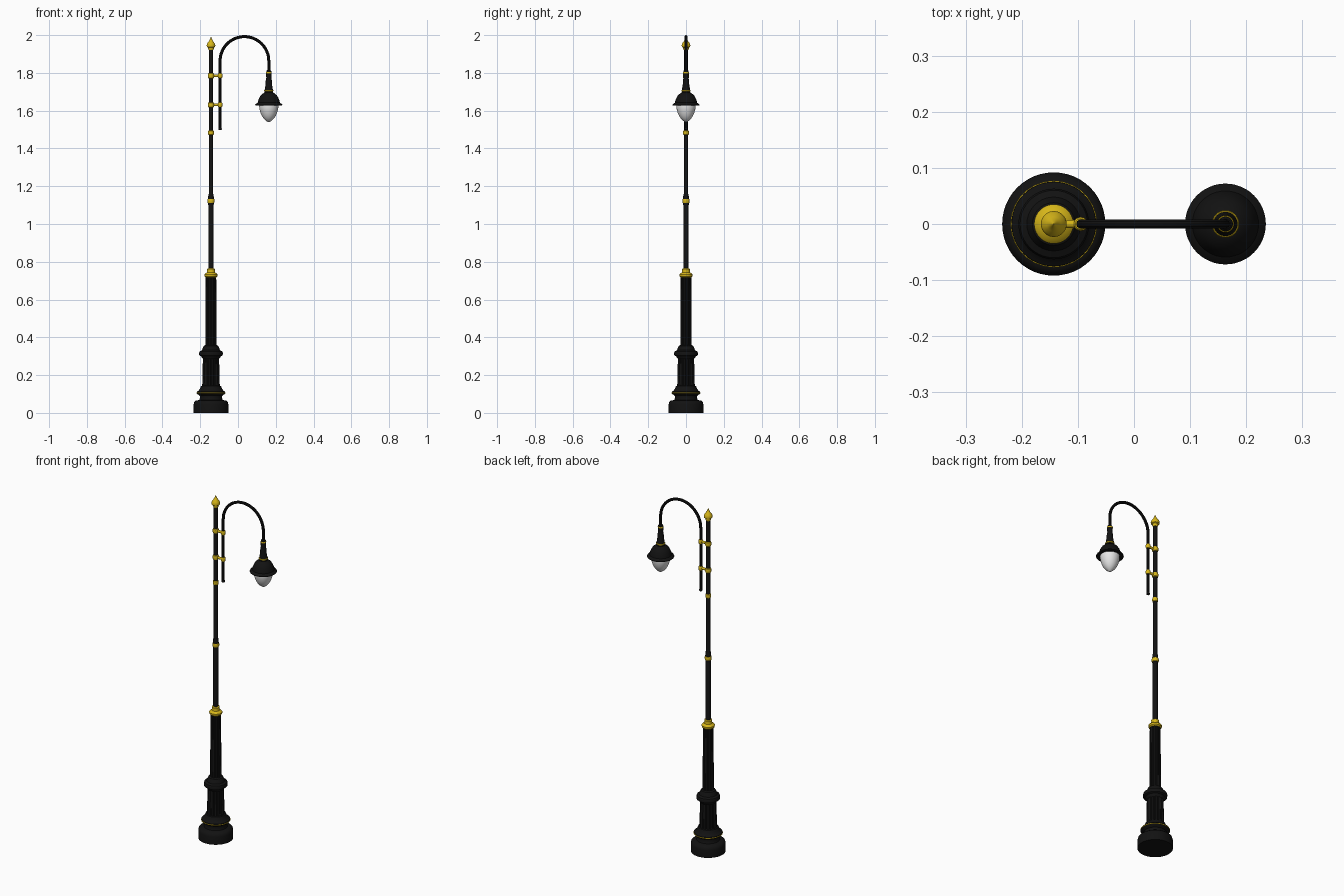
import bpy, bmesh, math

if "Cube" in bpy.data.objects:
    bpy.data.objects.remove(bpy.data.objects["Cube"])

PX, LX, AX = -0.143, 0.163, -0.095   # pole, lamp and arm positions


def material(name, rgb):
    m = bpy.data.materials.new(name)
    m.diffuse_color = (*rgb, 1)
    m.use_nodes = True
    m.node_tree.nodes["Principled BSDF"].inputs["Base Color"].default_value = m.diffuse_color
    return m


BLACK = material("black iron", (0.006, 0.006, 0.006))
GOLD = material("gold trim", (0.68, 0.47, 0.01))
WHITE = material("frosted glass", (0.8, 0.8, 0.8))


def finish(ob, angle=35):
    bpy.ops.object.select_all(action='DESELECT')
    ob.select_set(True)
    bpy.context.view_layer.objects.active = ob
    bpy.ops.object.shade_smooth_by_angle(angle=math.radians(angle))


def lathe(name, x, profile, mat, segs=40, flutes=0, depth=0.0):
    """Closed solid turned around a vertical axis; optional vertical flutes."""
    bm = bmesh.new()
    n = flutes * 4 if flutes else segs
    rings = []
    for r, z in profile:
        ring = []
        for i in range(n):
            a = 2 * math.pi * i / n
            rr = r - (depth if flutes and i % 4 == 0 else 0)
            ring.append(bm.verts.new((x + rr * math.cos(a), rr * math.sin(a), z)))
        rings.append(ring)
    for lo, hi in zip(rings, rings[1:]):
        for i in range(n):
            j = (i + 1) % n
            bm.faces.new((lo[i], lo[j], hi[j], hi[i]))
    bm.faces.new(rings[0][::-1])
    bm.faces.new(rings[-1])
    bmesh.ops.recalc_face_normals(bm, faces=bm.faces)
    me = bpy.data.meshes.new(name)
    bm.to_mesh(me)
    bm.free()
    ob = bpy.data.objects.new(name, me)
    bpy.context.collection.objects.link(ob)
    me.materials.append(mat)
    finish(ob)
    return ob


def band(name, x, z, r, h, mat=GOLD):
    """Small rounded sleeve."""
    p = [(r * 0.75, -0.5), (r * 0.93, -0.4), (r, -0.2), (r, 0.2), (r * 0.93, 0.4), (r * 0.75, 0.5)]
    return lathe(name, x, [(a, z + b * h) for a, b in p], mat, 28)


# Pedestal
lathe("base", PX, [(0.092, 0), (0.092, 0.045), (0.089, 0.057), (0.080, 0.065), (0.062, 0.068),
                   (0.058, 0.080), (0.060, 0.092), (0.070, 0.098), (0.076, 0.104), (0.075, 0.112),
                   (0.066, 0.118), (0.058, 0.130), (0.053, 0.142), (0.044, 0.145)], BLACK, 48)
band("base_gold_ring", PX, 0.106, 0.0772, 0.009)
lathe("fluted_pedestal", PX, [(0.048, 0.135), (0.046, 0.16), (0.043, 0.30)], BLACK, flutes=16, depth=0.004)
lathe("pedestal_collar", PX, [(0.042, 0.285), (0.048, 0.292), (0.052, 0.300), (0.062, 0.305),
                              (0.063, 0.318), (0.060, 0.326), (0.048, 0.332), (0.043, 0.345),
                              (0.038, 0.355), (0.028, 0.360)], BLACK)
# Shaft and pole
lathe("lower_shaft", PX, [(0.030, 0.34), (0.028, 0.725)], BLACK, flutes=12, depth=0.002)
lathe("shaft_gold_cap", PX, [(0.026, 0.715), (0.034, 0.722), (0.035, 0.732), (0.030, 0.738),
                             (0.022, 0.743), (0.020, 0.755), (0.021, 0.762), (0.014, 0.766)], GOLD)
lathe("pole", PX, [(0.0145, 0.74), (0.0135, 1.12), (0.0115, 1.125), (0.011, 1.94)], BLACK, 24)
lathe("pole_joint", PX, [(0.0145, 1.10), (0.016, 1.135), (0.013, 1.16)], BLACK, 24)
for z, r in ((1.122, 0.0185), (1.483, 0.0155)):
    band("pole_gold_ring", PX, z, r, 0.024)
lathe("finial", PX, [(0.012, 1.92), (0.015, 1.928), (0.015, 1.934), (0.022, 1.938), (0.023, 1.947),
                     (0.020, 1.956), (0.013, 1.965), (0.007, 1.975), (0.003, 1.985), (0.0008, 1.99)], GOLD)

# Curved arm: straight stem, half circle, short drop to the lamp
cx, cz, rad = (AX + LX) / 2, 1.863, (LX - AX) / 2
path = [(AX, 1.505)]
path += [(cx - rad * math.cos(math.pi * i / 32), cz + rad * math.sin(math.pi * i / 32)) for i in range(33)]
path += [(LX, 1.79)]
cu = bpy.data.curves.new("curved_arm", 'CURVE')
cu.dimensions = '3D'
cu.bevel_depth = 0.008
cu.bevel_resolution = 3
cu.use_fill_caps = True
sp = cu.splines.new('POLY')
sp.points.add(len(path) - 1)
for p, (x, z) in zip(sp.points, path):
    p.co = (x, 0, z, 1)
cu.materials.append(BLACK)
arm = bpy.data.objects.new("curved_arm", cu)
bpy.context.collection.objects.link(arm)
bpy.ops.object.select_all(action='DESELECT')
arm.select_set(True)
bpy.context.view_layer.objects.active = arm
bpy.ops.object.convert(target='MESH')
finish(bpy.context.object)
lathe("arm_end", AX, [(0.006, 1.497), (0.009, 1.500), (0.009, 1.506), (0.007, 1.510)], BLACK, 20)

# Brackets joining the arm to the pole
for z in (1.785, 1.631):
    band("bracket_pole_sleeve", PX, z, 0.0165, 0.027)
    band("bracket_arm_sleeve", AX, z, 0.0125, 0.024)
    bpy.ops.mesh.primitive_cylinder_add(vertices=20, radius=0.007, depth=AX - PX,
                                        location=((AX + PX) / 2, 0, z), rotation=(0, math.pi / 2, 0))
    link = bpy.context.object
    link.name = "bracket_link"
    link.data.materials.append(GOLD)
    finish(link)

# Lamp
lathe("lamp_neck", LX, [(0.009, 1.815), (0.013, 1.81), (0.0145, 1.785), (0.013, 1.775), (0.016, 1.762),
                        (0.017, 1.74), (0.021, 1.715), (0.023, 1.695)][::-1], BLACK, 32)
band("lamp_upper_gold_ring", LX, 1.801, 0.0155, 0.009)
band("lamp_lower_gold_ring", LX, 1.706, 0.0245, 0.010)
lathe("lamp_shade", LX, [(0.048, 1.632), (0.070, 1.628), (0.072, 1.631), (0.069, 1.635), (0.059, 1.642),
                         (0.056, 1.654), (0.050, 1.669), (0.042, 1.682), (0.031, 1.691), (0.020, 1.698)], BLACK, 48)
lathe("glass_globe", LX, [(0.002, 1.539), (0.008, 1.542), (0.018, 1.549), (0.028, 1.559), (0.037, 1.573),
                          (0.044, 1.589), (0.049, 1.607), (0.051, 1.622), (0.050, 1.636)], WHITE, 40)
